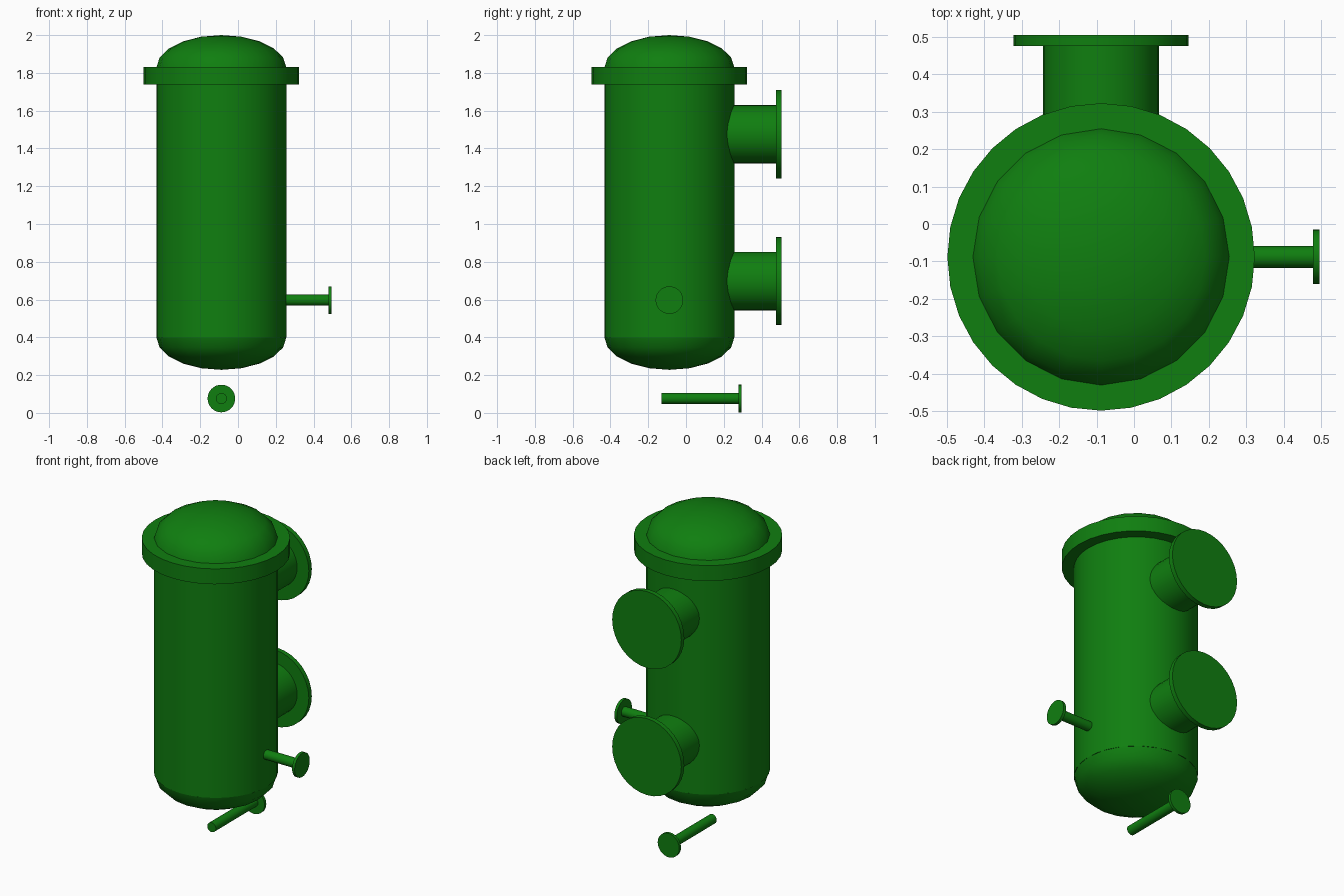
import bpy, bmesh, math
from mathutils import Matrix, Vector

if "Cube" in bpy.data.objects:
    bpy.data.objects.remove(bpy.data.objects["Cube"], do_unlink=True)

# Single painted colour
green = bpy.data.materials.new("vessel_green")
colour = (0.005, 0.21, 0.005, 1)
green.use_nodes = True
green.diffuse_color = colour
green.node_tree.nodes["Principled BSDF"].inputs["Base Color"].default_value = colour

CX = CY = -0.088   # vessel axis
R = 0.344          # vessel radius
HEAD = 0.172       # height of the elliptical heads
LOW, HIGH = 0.4, 2 - HEAD


def finish(name, bm):
    mesh = bpy.data.meshes.new(name)
    bm.to_mesh(mesh)
    bm.free()
    mesh.materials.append(green)
    obj = bpy.data.objects.new(name, mesh)
    bpy.context.collection.objects.link(obj)
    bpy.ops.object.select_all(action='DESELECT')
    obj.select_set(True)
    bpy.context.view_layer.objects.active = obj
    bpy.ops.object.shade_smooth_by_angle(angle=math.radians(40))
    return obj


def rod(name, start, end, radius, sides=32):
    """Closed cylinder between two points."""
    start, end = Vector(start), Vector(end)
    axis = end - start
    turn = axis.to_track_quat('Z', 'Y').to_matrix().to_4x4()
    bm = bmesh.new()
    bmesh.ops.create_cone(bm, cap_ends=True, segments=sides, radius1=radius,
                          radius2=radius, depth=axis.length,
                          matrix=Matrix.Translation((start + end) / 2) @ turn)
    return finish(name, bm)


def head(name, z, side):
    """Half ellipsoid closing the vessel, side is +1 for up and -1 for down."""
    bm = bmesh.new()
    bmesh.ops.create_uvsphere(bm, u_segments=20, v_segments=10, radius=1)
    away = [v for v in bm.verts if v.co.z * side < -0.01]
    bmesh.ops.delete(bm, geom=away, context='VERTS')
    bmesh.ops.transform(bm, verts=bm.verts, matrix=Matrix.Translation((CX, CY, z))
                        @ Matrix.Diagonal((R, R, HEAD, 1)))
    return finish(name, bm)


def nozzle(name, start, end, radius, flange_radius, thickness):
    """Pipe stub with a blind flange at its end."""
    start, end = Vector(start), Vector(end)
    seat = end - (end - start).normalized() * thickness
    rod(name + "_pipe", start, seat, radius)
    rod(name + "_flange", seat, end, flange_radius)


# Vessel body, heads and collar
rod("shell", (CX, CY, LOW), (CX, CY, HIGH), R)
head("top_head", HIGH, 1)
head("bottom_head", LOW, -1)
rod("collar", (CX, CY, 1.738), (CX, CY, 1.832), 0.411)

# Two large nozzles at the back
for label, z in (("upper", 1.475), ("lower", 0.698)):
    nozzle(label + "_back_nozzle", (CX, CY + 0.25, z), (CX, 0.505, z), 0.155, 0.234, 0.029)

# Small side nozzle and loose drain pipe below
nozzle("side_nozzle", (CX + 0.3, CY, 0.597), (0.496, CY, 0.597), 0.029, 0.073, 0.017)
nozzle("drain", (CX, -0.13, 0.076), (CX, 0.295, 0.076), 0.029, 0.073, 0.017)
